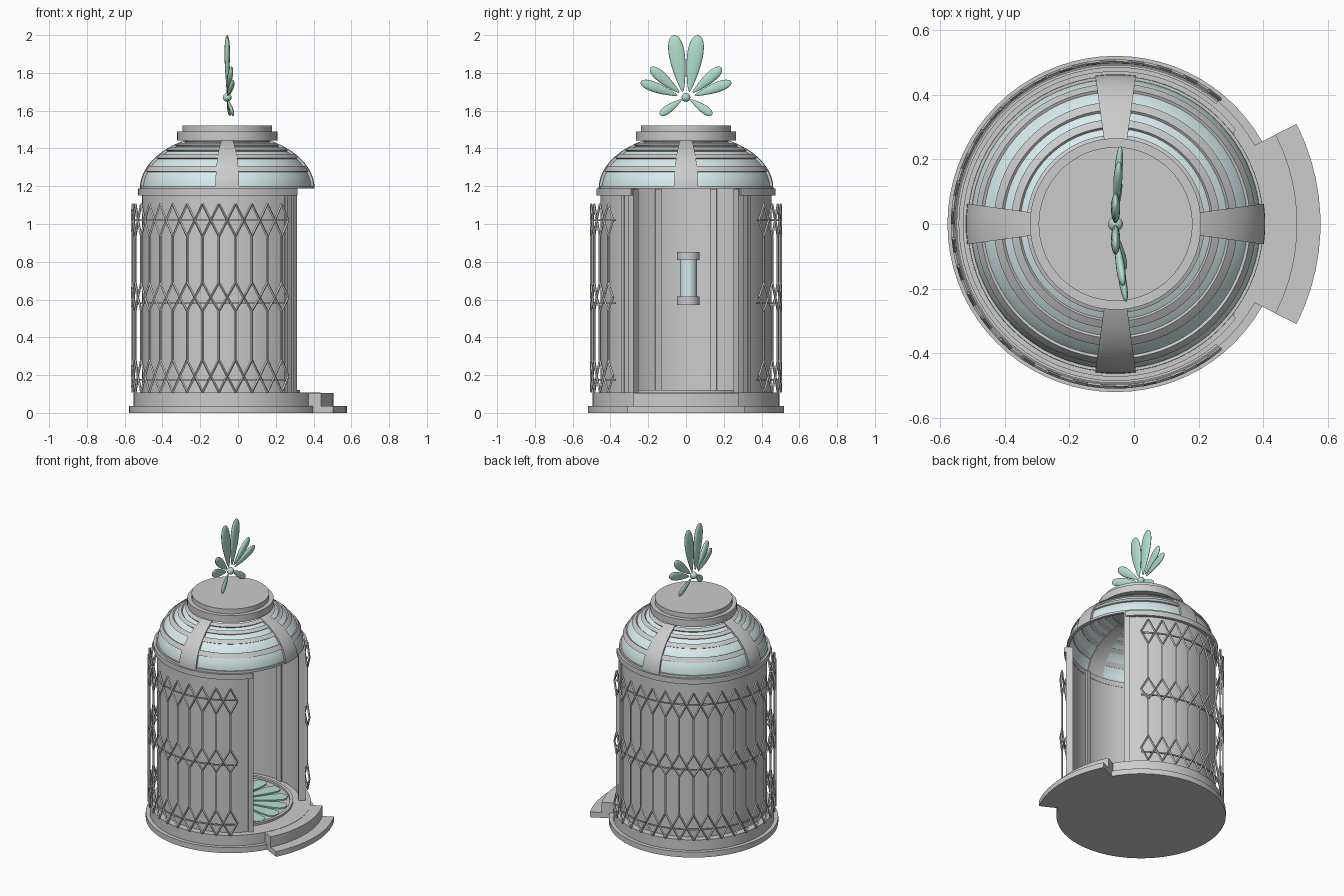
import bpy, bmesh, math
from math import sin, cos, radians, pi
from mathutils import Vector, Matrix

if "Cube" in bpy.data.objects:
    bpy.data.objects.remove(bpy.data.objects["Cube"])

CX = -0.057  # axis of the round body


def material(name, rgb):
    m = bpy.data.materials.new(name)
    m.diffuse_color = (*rgb, 1)
    m.use_nodes = True
    m.node_tree.nodes["Principled BSDF"].inputs["Base Color"].default_value = m.diffuse_color
    return m


GLASS = material("pale_glass", (0.68, 0.84, 0.85))
GREEN = material("green_enamel", (0.45, 0.75, 0.62))


def finish(bm, name, mat=None, smooth=35):
    bmesh.ops.recalc_face_normals(bm, faces=bm.faces[:])
    me = bpy.data.meshes.new(name)
    bm.to_mesh(me)
    bm.free()
    ob = bpy.data.objects.new(name, me)
    bpy.context.collection.objects.link(ob)
    if mat:
        me.materials.append(mat)
    if smooth:
        bpy.ops.object.select_all(action='DESELECT')
        ob.select_set(True)
        bpy.context.view_layer.objects.active = ob
        bpy.ops.object.shade_smooth_by_angle(angle=radians(smooth))
    return ob


def sweep(bm, profile, a0=0, a1=360, cx=CX, step=5):
    """Turn a closed (r, z) profile from angle a0 to a1."""
    full = a1 - a0 >= 360
    n = max(2, round((a1 - a0) / step))
    loops = []
    for i in range(n if full else n + 1):
        a = radians(a0 + (a1 - a0) * i / n)
        loops.append([bm.verts.new((cx + r * cos(a), r * sin(a), z)) for r, z in profile])
    k = len(profile)
    for i in range(n):
        A, B = loops[i], loops[(i + 1) % len(loops)]
        for j in range(k):
            bm.faces.new((A[j], A[(j + 1) % k], B[(j + 1) % k], B[j]))
    if not full:
        bm.faces.new(loops[0])
        bm.faces.new(loops[-1])


def rect(r0, r1, z0, z1):
    return [(r0, z0), (r1, z0), (r1, z1), (r0, z1)]


def ring(name, r0, r1, z0, z1, spans=((0, 360),), mat=None, cx=CX):
    bm = bmesh.new()
    for a0, a1 in spans:
        sweep(bm, rect(r0, r1, z0, z1), a0, a1, cx)
    return finish(bm, name, mat)


def disc(name, r, z0, z1, mat=None, x=CX, y=0, seg=72):
    bm = bmesh.new()
    bmesh.ops.create_cone(bm, cap_ends=True, segments=seg, radius1=r, radius2=r, depth=z1 - z0,
                          matrix=Matrix.Translation((x, y, (z0 + z1) / 2)))
    return finish(bm, name, mat)


def bar(bm, p, q, r):
    p, q = Vector(p), Vector(q)
    d = q - p
    m = Matrix.Translation((p + q) / 2) @ d.to_track_quat('Z', 'Y').to_matrix().to_4x4()
    bmesh.ops.create_cone(bm, cap_ends=True, segments=4, radius1=r, radius2=r, depth=d.length, matrix=m)


# Round base and entrance step
disc("base_lower", 0.52, 0, 0.037)
disc("base_upper", 0.495, 0.037, 0.108)
ring("step_lower", 0.40, 0.682, 0, 0.036, ((-27, 27),), cx=-0.105)
ring("step_upper", 0.40, 0.61, 0.036, 0.106, ((-27, 27),), cx=-0.105)

# Floor rosette
ring("floor_rim", 0.365, 0.385, 0.105, 0.122)
bm = bmesh.new()
for i in range(16):
    a = radians(22.5 * i)
    outline = [(0.07, -0.006), (0.27, -0.043), (0.32, -0.044), (0.345, -0.03), (0.355, 0),
               (0.345, 0.03), (0.32, 0.044), (0.27, 0.043), (0.07, 0.006)]
    sides = []
    for z in (0.105, 0.116):
        sides.append([bm.verts.new((CX + u * cos(a) - v * sin(a), u * sin(a) + v * cos(a), z))
                      for u, v in outline])
    bm.faces.new(sides[0])
    bm.faces.new(sides[1])
    for j in range(9):
        k = (j + 1) % 9
        bm.faces.new((sides[0][j], sides[0][k], sides[1][k], sides[1][j]))
finish(bm, "floor_rosette", GREEN, 0)
disc("floor_hub", 0.06, 0.105, 0.12, seg=32)

# Curved wall with door opening, posts and cornice
ring("wall", 0.432, 0.452, 0.105, 1.185, ((38, 322),))
ring("door_posts", 0.418, 0.462, 0.105, 1.185, ((37, 41), (319, 323)))
ring("outer_frame_posts", 0.44, 0.458, 0.105, 1.15, ((46, 48), (312, 314)))
ring("inner_pilasters", 0.42, 0.435, 0.105, 1.185,
     [(a - 2.5, a + 2.5) for a in (80, 120, 160, 200, 240, 280)])
ring("cornice", 0.43, 0.473, 1.152, 1.187, ((38, 322),))

# Scissor lattice around the wall
RL, CELLS, A0, A1 = 0.503, 26, 50, 310


def lat(i, z):
    a = radians(A0 + (A1 - A0) * i / CELLS)
    return (CX + RL * cos(a), RL * sin(a), z)


bm = bmesh.new()
bands = [(1.106, 1.02, 0.935), (0.69, 0.612, 0.54), (0.28, 0.195, 0.11)]
for i in range(CELLS):
    c = i + 0.5
    for top, mid, low in bands:
        for s in (-0.5, 0.5):
            bar(bm, lat(c, top), lat(c + s, mid), 0.0065)
            bar(bm, lat(c + s, mid), lat(c, low), 0.0065)
    bar(bm, lat(c, 0.935), lat(c, 0.69), 0.0065)
    bar(bm, lat(c, 0.54), lat(c, 0.28), 0.0065)
finish(bm, "lattice_gate", None, 0)
bm = bmesh.new()
for z in (1.02, 0.58, 0.175):
    for a in range(50, 310, 65):
        sweep(bm, rect(0.484, 0.492, z - 0.004, z + 0.004), a, a + 65)
finish(bm, "lattice_rails")


# Ribbed glass dome
def arc(t0, t1, off, thick, n=6):
    ts = [radians(t0 + (t1 - t0) * i / n) for i in range(n + 1)]
    out = [((0.455 + off) * cos(t), 1.187 + (0.285 + off) * sin(t)) for t in ts]
    inn = [((0.455 + off - thick) * cos(t), 1.187 + (0.285 + off - thick) * sin(t)) for t in reversed(ts)]
    return out + inn


bm = bmesh.new()
sweep(bm, arc(1, 64, -0.006, 0.006, 14))
finish(bm, "dome_glass", GLASS)
bm = bmesh.new()
for t0, t1 in ((0, 3), (18.5, 24.5), (34.5, 39.5), (45, 49), (53, 57), (60, 66)):
    sweep(bm, arc(t0, t1, 0.003, 0.018, 2))
finish(bm, "dome_hoops")
bm = bmesh.new()
for a in range(0, 360, 90):
    sweep(bm, arc(0, 64, 0.008, 0.026, 14), a - 7.8, a + 7.8)
finish(bm, "dome_ribs")
disc("dome_cap_lower", 0.265, 1.443, 1.49)
disc("dome_cap_upper", 0.238, 1.49, 1.522)

# Wall lamp inside
LX = -0.43
disc("lamp_glass", 0.045, 0.6, 0.82, GLASS, LX, 0.012, 24)
disc("lamp_cap_bottom", 0.06, 0.57, 0.617, None, LX, 0.012, 24)
disc("lamp_cap_top", 0.06, 0.81, 0.853, None, LX, 0.012, 24)


# Leaf finial: teardrop petals on both sides of a small bud
def petal(bm, root, tip, width, thick):
    root, tip = Vector(root), Vector(tip)
    d = tip - root
    u = d.normalized()
    side = u.cross(Vector((1, 0, 0))).normalized()
    out = side.cross(u)
    for v in bmesh.ops.create_uvsphere(bm, u_segments=20, v_segments=14, radius=1)['verts']:
        x, y, z = v.co
        t = (z + 1) / 2
        f = 0.4 + 0.75 * t
        v.co = root + d * t + side * (x * width * f) + out * (y * thick * f)


petals = [((0.017, 1.70), (0.065, 2.0), 0.050, 0.017, 0.0),
          ((0.035, 1.695), (0.188, 1.828), 0.034, 0.016, 0.018),
          ((0.045, 1.68), (0.240, 1.752), 0.032, 0.014, 0.025),
          ((0.022, 1.66), (0.138, 1.578), 0.026, 0.011, 0.025)]
bm = bmesh.new()
for s in (-1, 1):
    for (y0, z0), (y1, z1), w, th, fwd in petals:
        dx = fwd * (1.3 if s < 0 else 0.6)
        petal(bm, (CX, s * y0, z0), (CX + dx, s * y1, z1), w, th)
finish(bm, "finial_petals", GREEN, 60)
bm = bmesh.new()
bmesh.ops.create_uvsphere(bm, u_segments=20, v_segments=12, radius=0.023,
                          matrix=Matrix.Translation((CX, 0, 1.67)))
finish(bm, "finial_bud", GREEN, 60)
